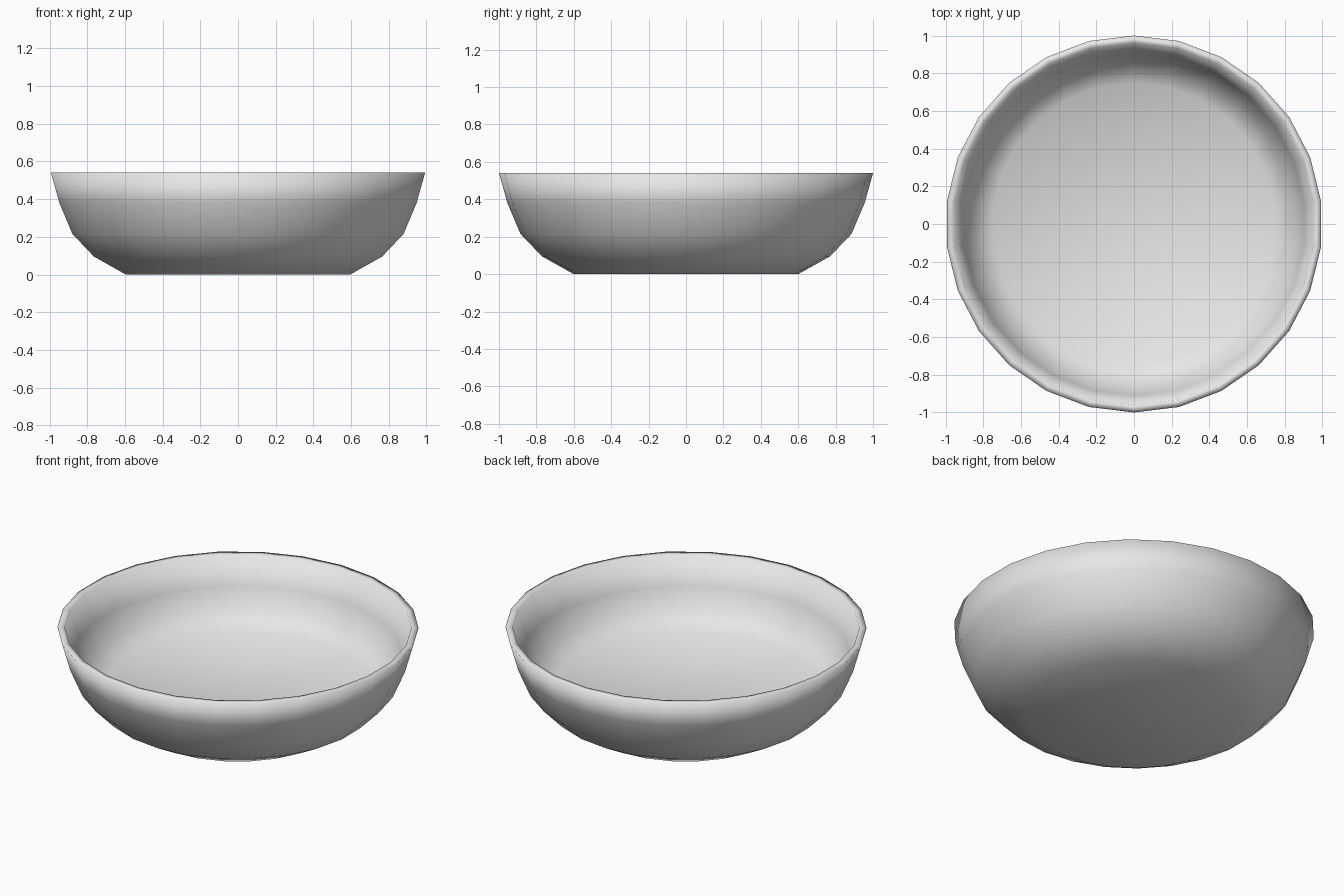
import bpy
import bmesh
from math import sin, cos, tau

cube = bpy.data.objects.get("Cube")
if cube:
    bpy.data.objects.remove(cube, do_unlink=True)

SIDES = 26

# Cross-section (radius, height): foot, outer wall, rim, inner wall, inner floor
PROFILE = [
    (0.60, 0.00), (0.77, 0.095), (0.885, 0.215), (0.955, 0.38), (1.00, 0.54),
    (0.96, 0.54), (0.91, 0.37), (0.85, 0.24), (0.75, 0.17),
]


def make_material(name, color):
    mat = bpy.data.materials.new(name)
    mat.use_nodes = True
    mat.diffuse_color = color
    mat.node_tree.nodes["Principled BSDF"].inputs["Base Color"].default_value = color
    return mat


def lathe(name, profile, sides, mat):
    """Revolve a profile about z and close both ends with a flat disc."""
    bm = bmesh.new()
    rings = []
    for r, z in profile:
        # A corner points straight along y
        rings.append([bm.verts.new((r * sin(tau * i / sides), r * cos(tau * i / sides), z))
                      for i in range(sides)])
    for low, high in zip(rings, rings[1:]):
        for i in range(sides):
            j = (i + 1) % sides
            bm.faces.new((low[i], low[j], high[j], high[i]))
    bm.faces.new(rings[0])
    bm.faces.new(rings[-1])
    bmesh.ops.recalc_face_normals(bm, faces=bm.faces)
    for face in bm.faces:
        face.smooth = True
    mesh = bpy.data.meshes.new(name)
    bm.to_mesh(mesh)
    bm.free()
    mesh.materials.append(mat)
    obj = bpy.data.objects.new(name, mesh)
    bpy.context.collection.objects.link(obj)
    return obj


# Bowl: one smooth, thick-walled vessel
lathe("bowl", PROFILE, SIDES, make_material("light_grey", (0.8, 0.8, 0.8, 1.0)))
